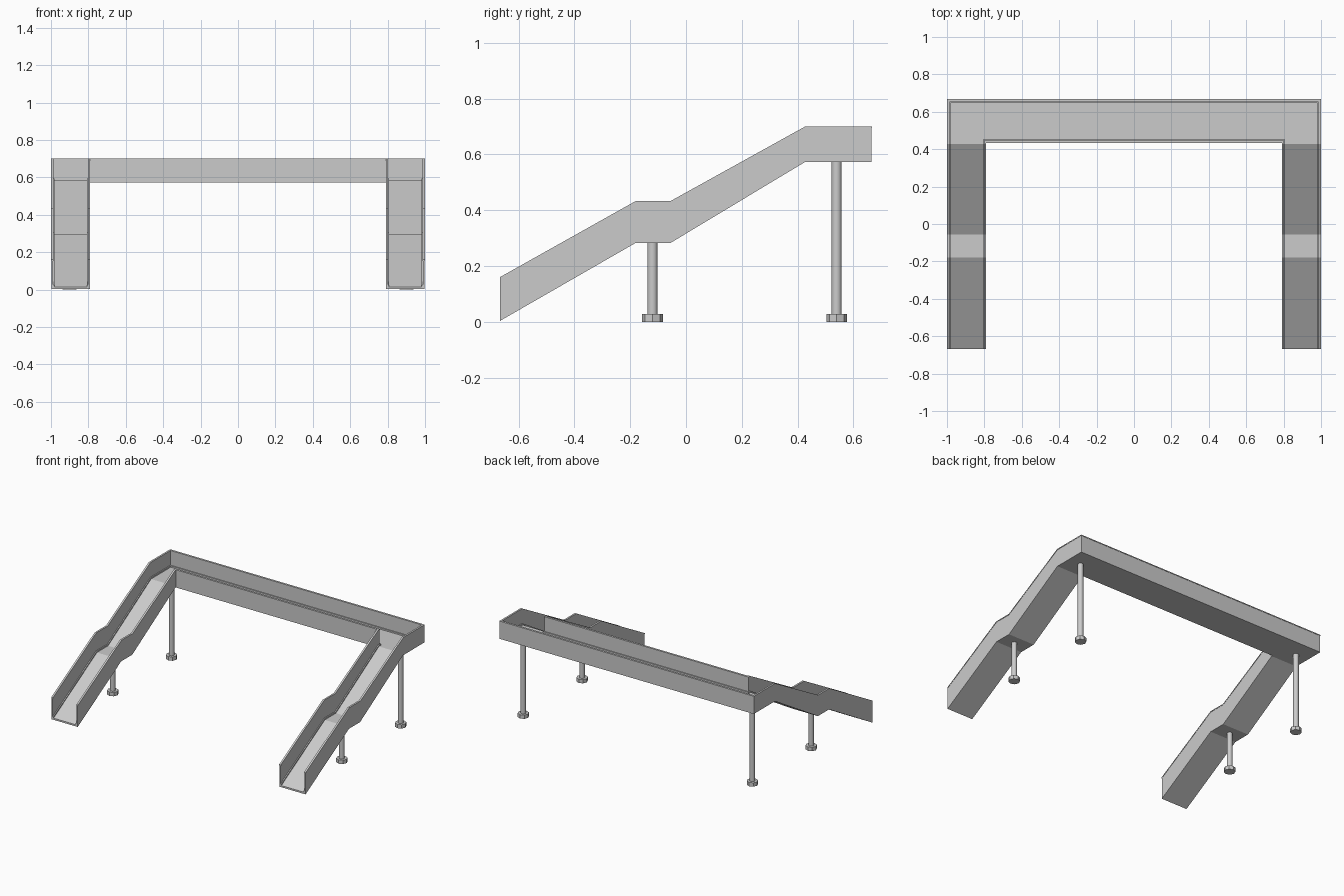
import bpy, bmesh
from mathutils import Matrix

if "Cube" in bpy.data.objects:
    bpy.data.objects.remove(bpy.data.objects["Cube"])

# Stations along one ramp: y, underside height, wall-top height
STATIONS = [(-0.667, 0.003, 0.16), (-0.18, 0.283, 0.433), (-0.055, 0.283, 0.433),
            (0.427, 0.573, 0.70), (None, 0.573, 0.70)]   # None = mitred corner
BACK, WIDTH, DEPTH = 0.667, 0.21, 0.235


def finish(name, bm):
    bmesh.ops.recalc_face_normals(bm, faces=bm.faces)
    me = bpy.data.meshes.new(name)
    bm.to_mesh(me)
    bm.free()
    ob = bpy.data.objects.new(name, me)
    bpy.context.collection.objects.link(ob)
    return ob


def sweep(name, profile):
    """Sweep a closed profile of (inset, wall fraction, lift) round the U-shaped route."""
    bm = bmesh.new()
    rings = []
    route = [(1, s) for s in STATIONS] + [(-1, s) for s in reversed(STATIONS)]
    for side, (y, low, top) in route:
        ring = []
        for inset, frac, lift in profile:
            py = BACK - inset * DEPTH / WIDTH if y is None else y
            ring.append(bm.verts.new((side * (1 - inset), py, low + (top - low) * frac + lift)))
        rings.append(ring)
    n = len(profile)
    for a, b in zip(rings, rings[1:]):
        for i in range(n):
            j = (i + 1) % n
            bm.faces.new((a[i], a[j], b[j], b[i]))
    bm.faces.new(rings[0])
    bm.faces.new(rings[-1])
    return finish(name, bm)


# Trough: floor, low kerbs and both parapets in one section
half = [(0.002, 0, 0), (0.002, 1, -0.006), (0.011, 1, -0.006),
        (0.011, 0, 0.022), (0.018, 0, 0.022), (0.018, 0, 0.012)]
sweep("walkway", half + [(WIDTH - o, f, d) for o, f, d in reversed(half)])

# Parapet caps
for name, o in (("outer_cap", 0.0), ("inner_cap", WIDTH - 0.013)):
    sweep(name, [(o, 1, -0.006), (o, 1, 0), (o + 0.013, 1, 0), (o + 0.013, 1, -0.006)])


def cylinder(name, x, y, radius, z0, z1, sides):
    bm = bmesh.new()
    bmesh.ops.create_cone(bm, cap_ends=True, segments=sides, radius1=radius, radius2=radius,
                          depth=z1 - z0, matrix=Matrix.Translation((x, y, (z0 + z1) / 2)))
    ob = finish(name, bm)
    bpy.ops.object.select_all(action='DESELECT')
    ob.select_set(True)
    bpy.context.view_layer.objects.active = ob
    if sides > 8:
        bpy.ops.object.shade_smooth_by_angle()


# Support columns with footings
for side, label in ((1, "right"), (-1, "left")):
    for place, y, top in (("landing", -0.12, 0.285), ("corner", 0.54, 0.575)):
        cylinder(f"{label}_{place}_column", side * 0.9, y, 0.018, 0.0, top, 16)
        cylinder(f"{label}_{place}_footing", side * 0.9, y, 0.037, 0.0, 0.027, 8)
